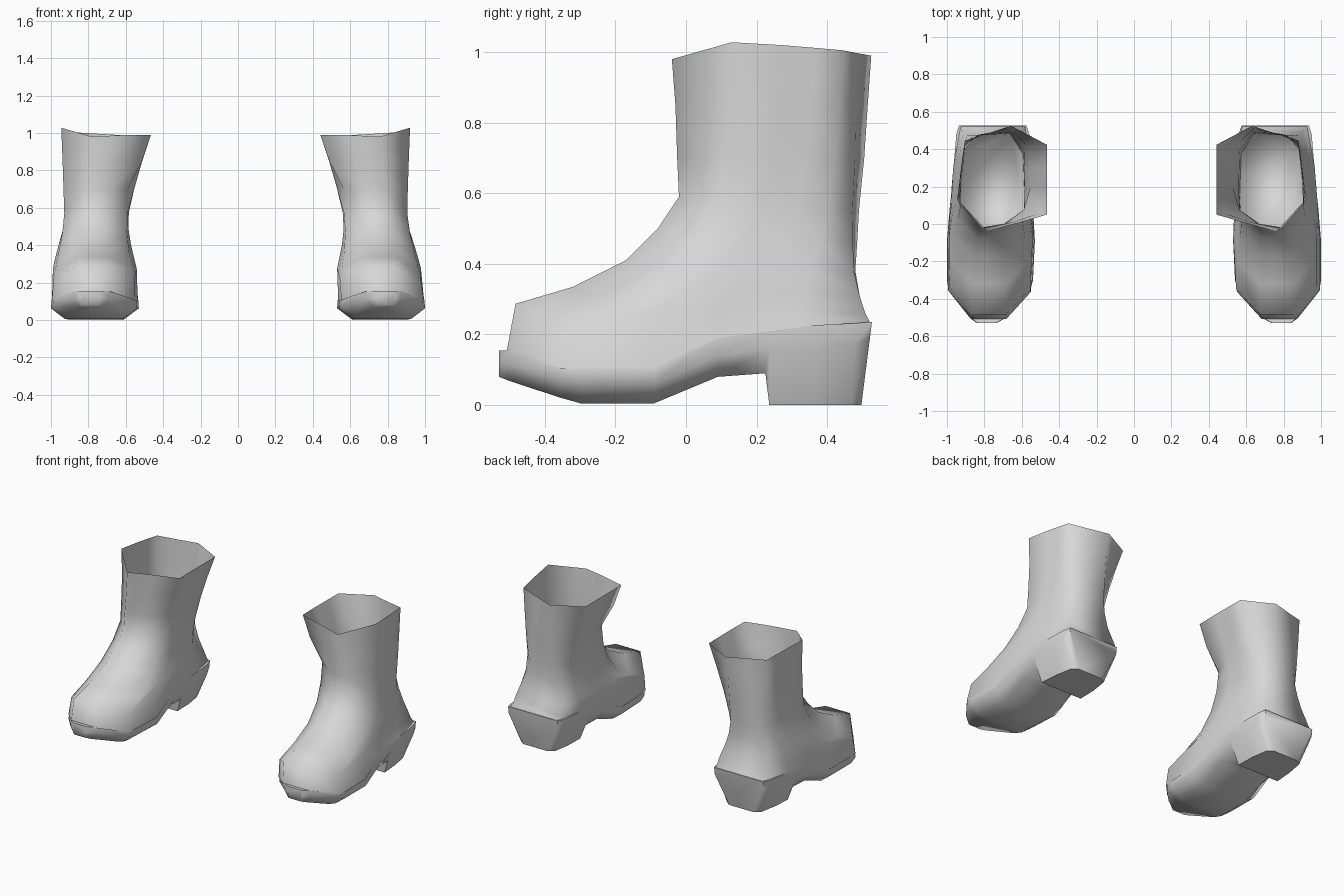
import bpy, bmesh, math

if "Cube" in bpy.data.objects:
    bpy.data.objects.remove(bpy.data.objects["Cube"], do_unlink=True)

grey = bpy.data.materials.new("light_grey")
grey.use_nodes = True
colour = (0.68, 0.68, 0.68, 1)
grey.diffuse_color = colour
grey.node_tree.nodes["Principled BSDF"].inputs["Base Color"].default_value = colour


def lerp(a, b, t):
    return a + (b - a) * t


def sole_top(y):
    """Height of the line where the upper meets the sole."""
    line = [(-0.53, .158), (-0.48, .15), (-0.36, .105), (-0.09, .1),
            (0.08, .19), (0.2, .215), (0.53, .235)]
    for (y0, z0), (y1, z1) in zip(line, line[1:]):
        if y <= y1:
            return lerp(z0, z1, (y - y0) / (y1 - y0))
    return line[-1][1]


def loft(name, rings, caps, angle):
    """Skin a list of equal-length point rings; caps lists the rings to fill."""
    bm = bmesh.new()
    rows = [[bm.verts.new(p) for p in ring] for ring in rings]
    n = len(rows[0])
    for a, b in zip(rows, rows[1:]):
        for i in range(n):
            j = (i + 1) % n
            bm.faces.new((a[i], a[j], b[j], b[i]))
    for k in caps:
        bm.faces.new(rows[k])
    bmesh.ops.recalc_face_normals(bm, faces=bm.faces)
    mesh = bpy.data.meshes.new(name)
    bm.to_mesh(mesh)
    bm.free()
    mesh.materials.append(grey)
    obj = bpy.data.objects.new(name, mesh)
    bpy.context.collection.objects.link(obj)
    bpy.ops.object.select_all(action='DESELECT')
    obj.select_set(True)
    bpy.context.view_layer.objects.active = obj
    bpy.ops.object.shade_smooth_by_angle(angle=math.radians(angle))


# Plan outlines: u runs inner (-1) to outer (1), v runs front (0) to back (1)
SHAFT = [(-.35, .08), (.33, 0), (1, .3), (.93, .55), (.88, .72), (.83, .86),
         (.3, .93), (-.2, 1), (-1, .82), (-1, .62), (-1, .42), (-1, .16)]
FOOT = [(-.36, 0), (.44, 0), (1, .15), (1, .41), (.95, .58), (.87, .8),
        (.7, 1), (-.8, 1), (-.93, .8), (-.97, .58), (-1, .41), (-.93, .14)]
RIM = [-.012, -.02, .028, .02, .012, .005, -.003, -.01, -.01, -.009, -.008, -.01]

# front z, back z, front y, back y, inner x, outer x, foot amount, side drop
LEVELS = [
    (1.00, 1.00, -.04, .525, .44, .92, 0, 0),
    (.85, .85, -.03, .515, .487, .913, .1, 0),
    (.70, .70, -.025, .505, .53, .908, .3, 0),
    (.59, .55, -.02, .49, .56, .905, .5, .01),
    (.50, .46, -.08, .485, .565, .92, .7, .03),
    (.41, .38, -.17, .48, .555, .945, .9, .05),
    (.335, .31, -.32, .492, .54, .965, 1, .06),
    (.287, .26, -.483, .508, .53, .978, 1, .07),
]

# y, inner x, outer x, bottom z, widest z, top z, bottom inset, top inset, bottom y shift
STATIONS = [
    (-.53, .735, .84, .08, .12, .155, .01, .005, 0),
    (-.505, .69, .875, .07, .115, .155, .03, .005, 0),
    (-.36, .555, .99, .022, .075, .11, .07, .003, 0),
    (-.30, .54, 1.0, .005, .062, .103, .075, .003, 0),
    (-.09, .53, 1.0, .005, .062, .103, .075, .003, 0),
    (.09, .54, .985, .08, .14, .193, .05, .003, 0),
    (.225, .55, .97, .09, .16, .218, .03, 0, 0),
    (.236, .55, .97, 0, .16, .219, .06, 0, 0),
    (.36, .553, .96, 0, .165, .226, .06, 0, 0),
    (.48, .56, .95, 0, .17, .232, .07, 0, -.01),
    (.527, .575, .935, 0, .19, .236, .09, 0, -.03),
]


def upper_rings(side, lean):
    rings = []
    for k, (zf, zb, yf, yb, xi, xo, foot, drop) in enumerate(LEVELS):
        ring = []
        for i in range(len(FOOT)):
            u = lerp(SHAFT[i][0], FOOT[i][0], foot)
            v = lerp(SHAFT[i][1], FOOT[i][1], foot)
            z = lerp(zf, zb, v) + (RIM[i] if k == 0 else 0)
            if i in (2, 11):
                z -= drop
            x = lerp(xi, xo, (u + 1) / 2)
            y = lerp(yf, yb, v)
            # crease pressed into the inner front above the ankle
            if i == 11 and k == 2:
                x, y = x + .03, y + .02
            ring.append((side * (x + lean * min(1, z / .6)), y, z))
        rings.append(ring)
    # bottom edge follows the sole line
    bottom = []
    for u, v in FOOT:
        y = lerp(-.508, .522, v)
        bottom.append((side * lerp(.536, .995, (u + 1) / 2), y, sole_top(y) - .002))
    return rings + [bottom]


def sole_rings(side):
    rings = []
    for y, xi, xo, zb, zm, zt, ib, it, dy in STATIONS:
        section = [(xi + it, y, zt), (xi, y + dy * .2, zm), (xi + ib, y + dy, zb),
                   (xo - ib, y + dy, zb), (xo, y + dy * .2, zm), (xo - it, y, zt)]
        rings.append([(side * x, py, z) for x, py, z in section])
    return rings


# Pair of open boots; the right shaft leans outward slightly more
for label, side, lean in (("left", 1, 0), ("right", -1, .025)):
    upper = upper_rings(side, lean)
    loft(label + "_boot_upper", upper, [], 100)
    # lining that closes the inside of the shaft at the ankle
    loft(label + "_ankle_lining", upper[3:5], [1], 180)
    loft(label + "_sole_and_heel", sole_rings(side), [0, -1], 62)
